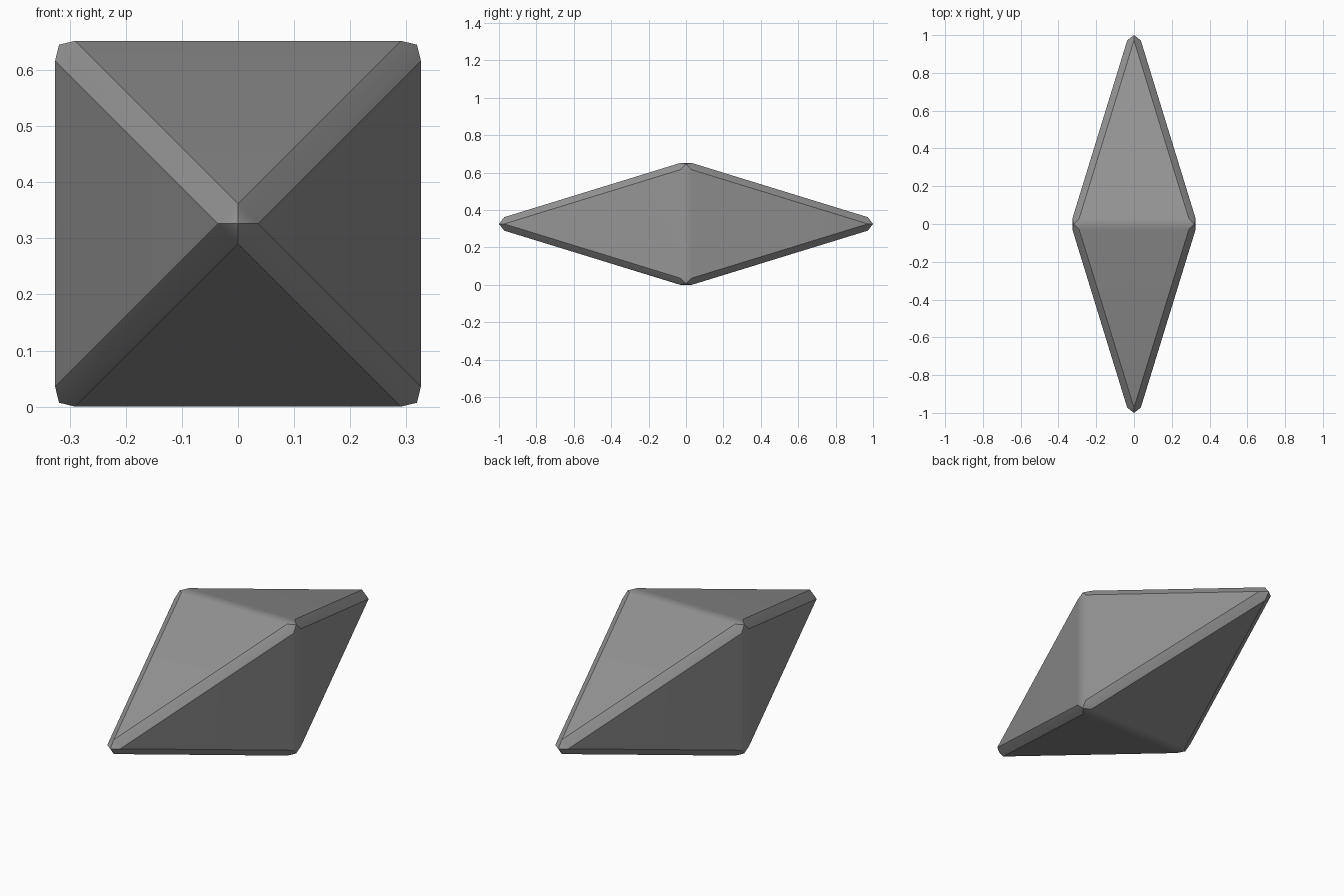
import bpy, bmesh
from itertools import product

default = bpy.data.objects.get("Cube")
if default:
    bpy.data.objects.remove(default, do_unlink=True)

HALF = 0.326      # half width of the square girdle
CHAMFER = 0.036   # width removed along the slanted edges
GIRDLE = 0.03     # half depth of the flat girdle
CORNER = 0.319    # girdle corner points
RING = 0.972      # depth where the tip facets begin

# One octant of the cut stone, mirrored to all eight
octant = [
    (0, 1, 0),
    (CHAMFER, RING, 0), (0, RING, CHAMFER),
    (HALF, GIRDLE, HALF - CHAMFER), (HALF - CHAMFER, GIRDLE, HALF),
    (CORNER, 0, CORNER),
]
points = {(sx * x + 0.0, sy * y + 0.0, sz * z + HALF)
          for x, y, z in octant
          for sx, sy, sz in product((-1, 1), repeat=3)}

# Wrap the points in a closed faceted skin
bm = bmesh.new()
for p in sorted(points):
    bm.verts.new(p)
bmesh.ops.convex_hull(bm, input=bm.verts)
bmesh.ops.dissolve_limit(bm, angle_limit=0.01, verts=bm.verts, edges=bm.edges)
bmesh.ops.recalc_face_normals(bm, faces=bm.faces)
mesh = bpy.data.meshes.new("crystal")
bm.to_mesh(mesh)
bm.free()
crystal = bpy.data.objects.new("crystal", mesh)
bpy.context.collection.objects.link(crystal)

# Plain grey stone
grey = bpy.data.materials.new("stone_grey")
grey.use_nodes = True
colour = (0.3, 0.3, 0.3, 1)
grey.diffuse_color = colour
grey.node_tree.nodes["Principled BSDF"].inputs["Base Color"].default_value = colour
mesh.materials.append(grey)

# Soft girdle, crisp slanted edges
bpy.ops.object.select_all(action="DESELECT")
crystal.select_set(True)
bpy.context.view_layer.objects.active = crystal
bpy.ops.object.shade_smooth_by_angle(angle=0.5236)
weighted = crystal.modifiers.new("flat_facets", "WEIGHTED_NORMAL")
weighted.keep_sharp = True
